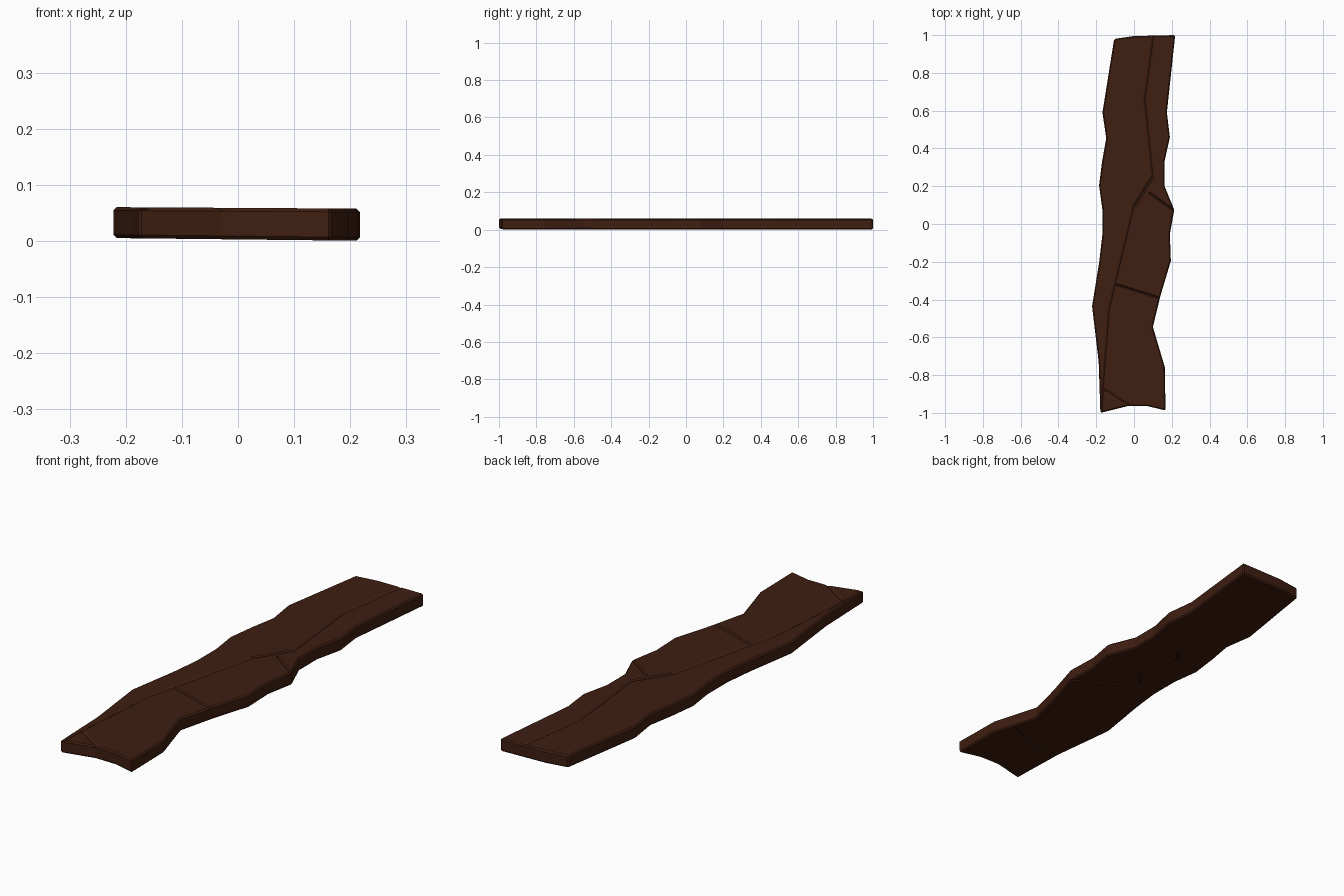
import bpy, bmesh, math
from mathutils import Vector

if "Cube" in bpy.data.objects:
    bpy.data.objects.remove(bpy.data.objects["Cube"])

# Plank outline, counter-clockwise seen from above
OUTLINE = [
    (-0.178, -1.0), (-0.03, -0.963), (0.066, -0.963), (0.167, -0.987),
    (0.163, -0.757), (0.10, -0.545), (0.14, -0.38), (0.195, -0.196),
    (0.19, -0.053), (0.213, 0.075), (0.162, 0.2), (0.162, 0.333),
    (0.19, 0.46), (0.174, 0.59), (0.218, 1.0), (0.0, 0.995),
    (-0.105, 0.98), (-0.167, 0.59), (-0.147, 0.455), (-0.169, 0.33),
    (-0.185, 0.205), (-0.168, 0.08), (-0.168, -0.06), (-0.184, -0.2),
    (-0.222, -0.435), (-0.187, -0.73)]


def top_z(x):
    return 0.0592 - 0.006 * x


def bottom_z(x):
    return 0.003 - 0.011 * x


def make_object(name, bm):
    bmesh.ops.recalc_face_normals(bm, faces=bm.faces)
    mesh = bpy.data.meshes.new(name)
    bm.to_mesh(mesh)
    bm.free()
    obj = bpy.data.objects.new(name, mesh)
    bpy.context.collection.objects.link(obj)
    return obj


# Slightly warped slab with chamfered rim
bm = bmesh.new()
low = [bm.verts.new((x, y, bottom_z(x))) for x, y in OUTLINE]
high = [bm.verts.new((x, y, top_z(x))) for x, y in OUTLINE]
bm.faces.new(low[::-1])
bm.faces.new(high)
n = len(OUTLINE)
for i in range(n):
    j = (i + 1) % n
    bm.faces.new((low[i], low[j], high[j], high[i]))
plank = make_object("wood_plank", bm)
bevel = plank.modifiers.new("rim", 'BEVEL')
bevel.width = 0.006
bevel.segments = 1
bevel.limit_method = 'ANGLE'
bevel.angle_limit = math.radians(60)


# V-shaped crack cutter swept along a path on one face
def add_crack(name, path, width=0.018, depth=0.006, under=False):
    pts = [Vector(p) for p in path]
    surface, sign = (bottom_z, -1) if under else (top_z, 1)
    bm = bmesh.new()
    rings = []
    for i, p in enumerate(pts):
        d = (pts[min(i + 1, len(pts) - 1)] - pts[max(i - 1, 0)]).normalized()
        side = Vector((-d.y, d.x)) * width
        z = surface(p.x)
        a, b = p + side, p - side
        rings.append([bm.verts.new((a.x, a.y, z + sign * depth)),
                      bm.verts.new((b.x, b.y, z + sign * depth)),
                      bm.verts.new((p.x, p.y, z - sign * depth))])
    for r, s in zip(rings, rings[1:]):
        for k in range(3):
            m = (k + 1) % 3
            bm.faces.new((r[k], r[m], s[m], s[k]))
    bm.faces.new(rings[0])
    bm.faces.new(rings[-1])
    cutter = make_object(name, bm)
    cutter.hide_render = True
    cutter.hide_set(True)
    cut = plank.modifiers.new(name, 'BOOLEAN')
    cut.operation = 'DIFFERENCE'
    cut.solver = 'EXACT'
    cut.object = cutter


# Cracks on the upper face
add_crack("long_crack", [(0.108, 1.02), (0.058, 0.66), (0.1, 0.25), (0.0, 0.09),
                         (-0.13, -0.45), (-0.163, -0.87), (-0.168, -1.03)])
add_crack("corner_crack", [(-0.165, -0.87), (0.02, -0.99)])
add_crack("knot_crack", [(0.08, 0.165), (0.24, 0.052)], 0.012)
add_crack("cross_crack", [(-0.095, -0.32), (0.17, -0.403)], 0.012)

# Cracks on the underside
add_crack("under_crack", [(0.22, -0.205), (-0.061, -0.04), (0.014, 0.068),
                          (-0.06, 0.218), (0.0, 0.30)], 0.012, 0.005, True)
add_crack("under_end_crack", [(0.118, -0.67), (-0.033, -0.74), (-0.21, -0.742)],
          0.012, 0.005, True)
add_crack("under_split", [(-0.033, -0.742), (-0.038, -0.9)], 0.012, 0.0045, True)

# Bake the cuts and remove the cutters
graph = bpy.context.evaluated_depsgraph_get()
baked = bpy.data.meshes.new_from_object(plank.evaluated_get(graph))
plank.modifiers.clear()
plank.data = baked
for obj in list(bpy.data.objects):
    if obj is not plank and obj.name != plank.name:
        bpy.data.objects.remove(obj)

# Dark brown wood
wood = bpy.data.materials.new("dark_wood")
wood.diffuse_color = (0.05, 0.013, 0.0055, 1)
wood.use_nodes = True
wood.node_tree.nodes["Principled BSDF"].inputs["Base Color"].default_value = wood.diffuse_color
plank.data.materials.clear()
plank.data.materials.append(wood)
